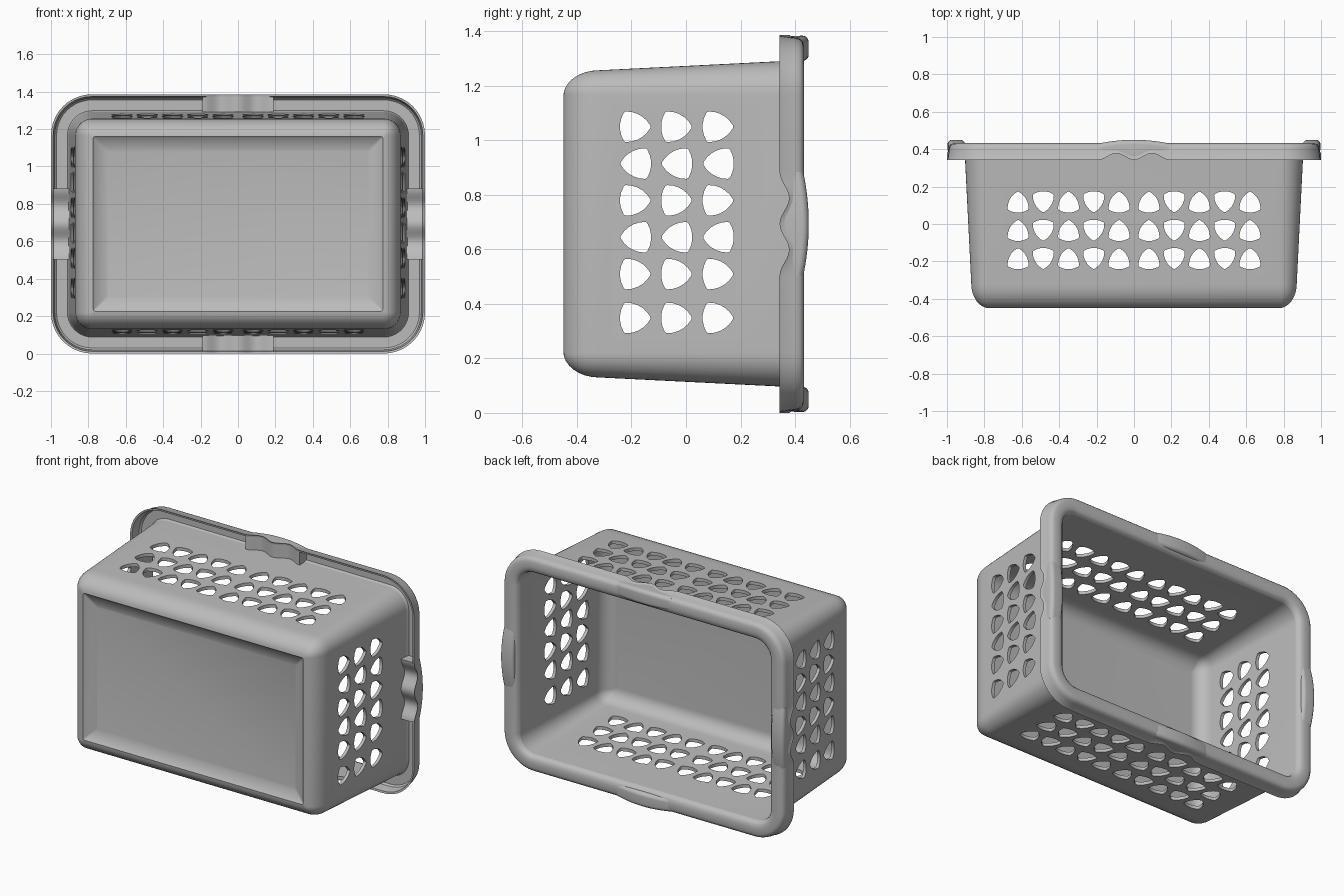
import bpy, bmesh
from math import pi, sin, cos, radians, sqrt

if "Cube" in bpy.data.objects:
    bpy.data.objects.remove(bpy.data.objects["Cube"])

HX, HZ, RADIUS = 1.0, 0.693, 0.22     # half width, half height, rim corner radius
GRIP = 0.19                           # half length of a grip

grey = bpy.data.materials.new("light_grey_plastic")
grey.use_nodes = True
grey.diffuse_color = (0.5, 0.5, 0.5, 1)
grey.node_tree.nodes["Principled BSDF"].inputs["Base Color"].default_value = (0.5, 0.5, 0.5, 1)


def make_object(name, bm):
    bmesh.ops.recalc_face_normals(bm, faces=bm.faces)
    mesh = bpy.data.meshes.new(name)
    bm.to_mesh(mesh)
    bm.free()
    mesh.materials.append(grey)
    obj = bpy.data.objects.new(name, mesh)
    bpy.context.collection.objects.link(obj)
    return obj


def wave(s):
    """Scalloped lower edge of the rim under each grip."""
    t = min(abs(s) / GRIP, 1)
    return 0.035 * (1 - cos(2 * pi * t)) / 2


def rounded_loop(d, samples):
    """Rounded rectangle inset by d: (x, z, distance along the side)."""
    r = max(0.01, RADIUS - d)
    cx, cz = HX - d - r, HZ - d - r
    signs = [(1, 1), (-1, 1), (-1, -1), (1, -1)]
    steps = [(-1, 0), (0, -1), (1, 0), (0, 1)]
    points = []
    for q in range(4):
        for i in range(11):
            a = (q + i / 10) * pi / 2
            points.append((signs[q][0] * cx + r * cos(a), signs[q][1] * cz + r * sin(a), GRIP))
        side_x = 0 if steps[q][0] else (cx + r) * signs[q][0]
        side_z = 0 if steps[q][1] else (cz + r) * signs[q][1]
        for s in samples:
            points.append((side_x + steps[q][0] * s, side_z + steps[q][1] * s, s))
    return points


def bridge(bm, a, b):
    for i in range(len(a)):
        j = (i + 1) % len(a)
        bm.faces.new((a[i], a[j], b[j], b[i]))


def loft(name, profile, samples=(), closed=False):
    """Sweep a (inset, y) profile around the rounded rectangle."""
    bm = bmesh.new()
    rings = []
    for d, y in profile:
        rings.append([bm.verts.new((x, y + (wave(s) if y < 0.36 and closed else 0), z + HZ))
                      for x, z, s in rounded_loop(d, samples)])
    for a, b in zip(rings, rings[1:]):
        bridge(bm, a, b)
    if closed:
        bridge(bm, rings[-1], rings[0])
    else:
        bm.faces.new(rings[0])
        bm.faces.new(rings[-1])
    return make_object(name, bm)


def fillet(d_wall, d_floor, y_wall, y_floor, n=8):
    """Quarter ellipse from floor to wall."""
    return [(d_floor + (d_wall - d_floor) * sin(i / n * pi / 2),
             y_wall + (y_floor - y_wall) * cos(i / n * pi / 2)) for i in range(n + 1)]


# Basket body: recessed underside, rounded base, tapered walls, inner floor
outer = [(0.30, -0.42), (0.232, -0.443)] + fillet(0.13, 0.226, -0.32, -0.45)
inner = fillet(0.15, 0.235, -0.31, -0.40)[::-1]
body = loft("basket_body", outer + [(0.094, 0.40), (0.114, 0.40)] + inner)

# Rolled rim with a hanging skirt
samples = [GRIP * (i / 12 - 1) for i in range(25)]
rim = loft("rim", [(0.114, 0.40), (0.094, 0.40), (0.088, 0.415), (0.03, 0.415), (0.02, 0.405),
                   (0.012, 0.345), (0.0, 0.343), (0.004, 0.35), (0.011, 0.40), (0.016, 0.418),
                   (0.025, 0.427), (0.038, 0.432), (0.075, 0.432), (0.095, 0.428),
                   (0.107, 0.419)], samples, closed=True)


# Rounded triangular holes
def triangle(cu, cv, up, a=0.012, side=0.088):
    """Constant-width triangle with rounded corners, apex along +v or -v."""
    pts, circum = [], side / sqrt(3)
    for k in range(6):
        corner = radians(90 * up + 60 * k + (180 if k % 2 else 0))
        radius = a + (side if k % 2 else 0)
        for i in range(6):
            phi = radians(90 * up + 60 * k - 30 + 12 * i)
            pts.append((cu + circum * cos(corner) + radius * cos(phi),
                        cv - 0.008 * up + circum * sin(corner) + radius * sin(phi)))
    return pts


def hole_cutter(name, columns, place, low, high):
    bm = bmesh.new()
    for u, up in columns:
        for v in (0.118, -0.034, -0.185):
            outline = triangle(u, v, up)
            ends = [[bm.verts.new(place(p, q, w)) for p, q in outline] for w in (low, high)]
            bridge(bm, *ends)
            bm.faces.new(ends[0])
            bm.faces.new(ends[1])
    cutter = make_object(name, bm)
    cutter.hide_render = True
    return cutter


long_columns = [(m * (0.08 + 0.135 * i), 1 if i % 2 == 0 else -1) for m in (-1, 1) for i in range(5)]
short_columns = [(0.348, 1)] + [(0.509 + 0.135 * i, -1 if i % 2 else 1) for i in range(5)]
cutters = [hole_cutter("long_side_cutter", long_columns, lambda u, v, w: (u, v, w), -0.3, 1.7),
           hole_cutter("short_side_cutter", short_columns, lambda u, v, w: (w, v, u), -1.3, 1.3)]
for cutter in cutters:
    mod = body.modifiers.new(cutter.name, "BOOLEAN")
    mod.operation, mod.solver, mod.object = "DIFFERENCE", "EXACT", cutter
bpy.context.view_layer.update()
cut_mesh = bpy.data.meshes.new_from_object(body.evaluated_get(bpy.context.evaluated_depsgraph_get()))
body.modifiers.clear()
body.data = cut_mesh
for cutter in cutters:
    bpy.data.objects.remove(cutter)


# Four grips filling the rim channel and bulging above it
def grip(name, place):
    bm = bmesh.new()
    rings = []
    for s in samples:
        swell = 1 - (s / GRIP) ** 2
        low, top = 0.348 + wave(s), 0.43 + 0.02 * swell
        out, inn, r = 0.012 - 0.009 * swell, 0.096, 0.024
        section = [(inn, low), (out + 0.003, low)]
        for i in range(7):
            a = i / 6 * pi / 2
            section.append((out + r - r * cos(a), top - r + r * sin(a)))
        for i in range(7):
            a = i / 6 * pi / 2
            section.append((inn - r + r * sin(a), top - r + r * cos(a)))
        rings.append([bm.verts.new(place(s, d, y)) for d, y in section])
    for a, b in zip(rings, rings[1:]):
        bridge(bm, a, b)
    bm.faces.new(rings[0])
    bm.faces.new(rings[-1])
    return make_object(name, bm)


parts = [body, rim]
for m, upright, sideways in ((1, "top", "left"), (-1, "bottom", "right")):
    parts.append(grip(upright + "_grip", lambda s, d, y: (s, y, HZ + m * (HZ - d))))
    parts.append(grip(sideways + "_grip", lambda s, d, y: (m * (HX - d), y, HZ + s)))

# Smooth shading with crisp edges
bpy.ops.object.select_all(action="DESELECT")
for part in parts:
    part.select_set(True)
bpy.context.view_layer.objects.active = body
bpy.ops.object.shade_smooth_by_angle(angle=radians(35))
